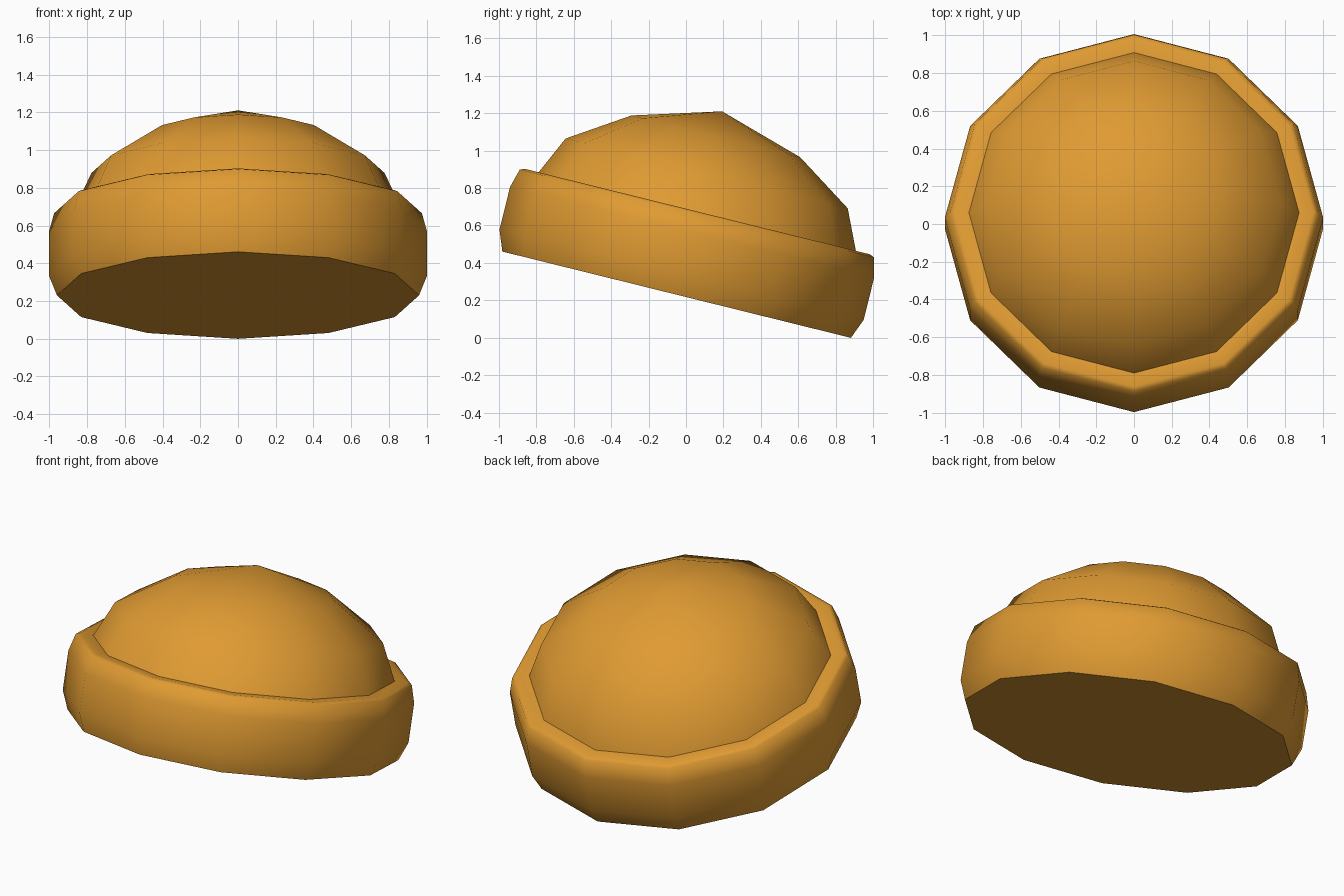
import bpy, bmesh, math

if "Cube" in bpy.data.objects:
    bpy.data.objects.remove(bpy.data.objects["Cube"])

SIDES = 12
TILT = math.radians(-13.9)      # hat leans down toward the back
BASE = (0.0, -0.05, 0.23)       # centre of the hat opening

wool = bpy.data.materials.new("mustard_wool")
wool.diffuse_color = (0.74, 0.325, 0.032, 1.0)
wool.use_nodes = True
wool.node_tree.nodes["Principled BSDF"].inputs["Base Color"].default_value = wool.diffuse_color


def lathe(name, profile, smooth_angle):
    """Turn a (radius, height) profile into a 12-sided tilted solid of revolution."""
    bm = bmesh.new()
    rings = []
    for r, h in profile:
        if r == 0:
            rings.append([bm.verts.new((0, 0, h))] * SIDES)
        else:
            rings.append([bm.verts.new((r * math.cos(2 * math.pi * i / SIDES),
                                        r * math.sin(2 * math.pi * i / SIDES), h))
                          for i in range(SIDES)])
    for low, high in zip(rings, rings[1:]):
        for i in range(SIDES):
            j = (i + 1) % SIDES
            corners = list(dict.fromkeys((low[i], low[j], high[j], high[i])))
            bm.faces.new(corners)
    mesh = bpy.data.meshes.new(name)
    bm.to_mesh(mesh)
    bm.free()
    mesh.materials.append(wool)
    obj = bpy.data.objects.new(name, mesh)
    bpy.context.collection.objects.link(obj)
    obj.location = BASE
    obj.rotation_euler = (TILT, 0, 0)
    bpy.ops.object.select_all(action='DESELECT')
    obj.select_set(True)
    bpy.context.view_layer.objects.active = obj
    bpy.ops.object.shade_smooth_by_angle(angle=math.radians(smooth_angle))
    return obj


# Folded cuff: closed underside, bulging wall, rounded lip running in to the crown
lathe("cuff", [(0, 0), (0.96, 0), (1.003, 0.11), (1.003, 0.345),
               (0.975, 0.448), (0.95, 0.458), (0.875, 0.455)], 62)

# Domed crown rising from the inside edge of the cuff
lathe("crown", [(0.875, 0.455), (0.777, 0.668), (0.465, 0.872), (0, 1.01)], 50)
